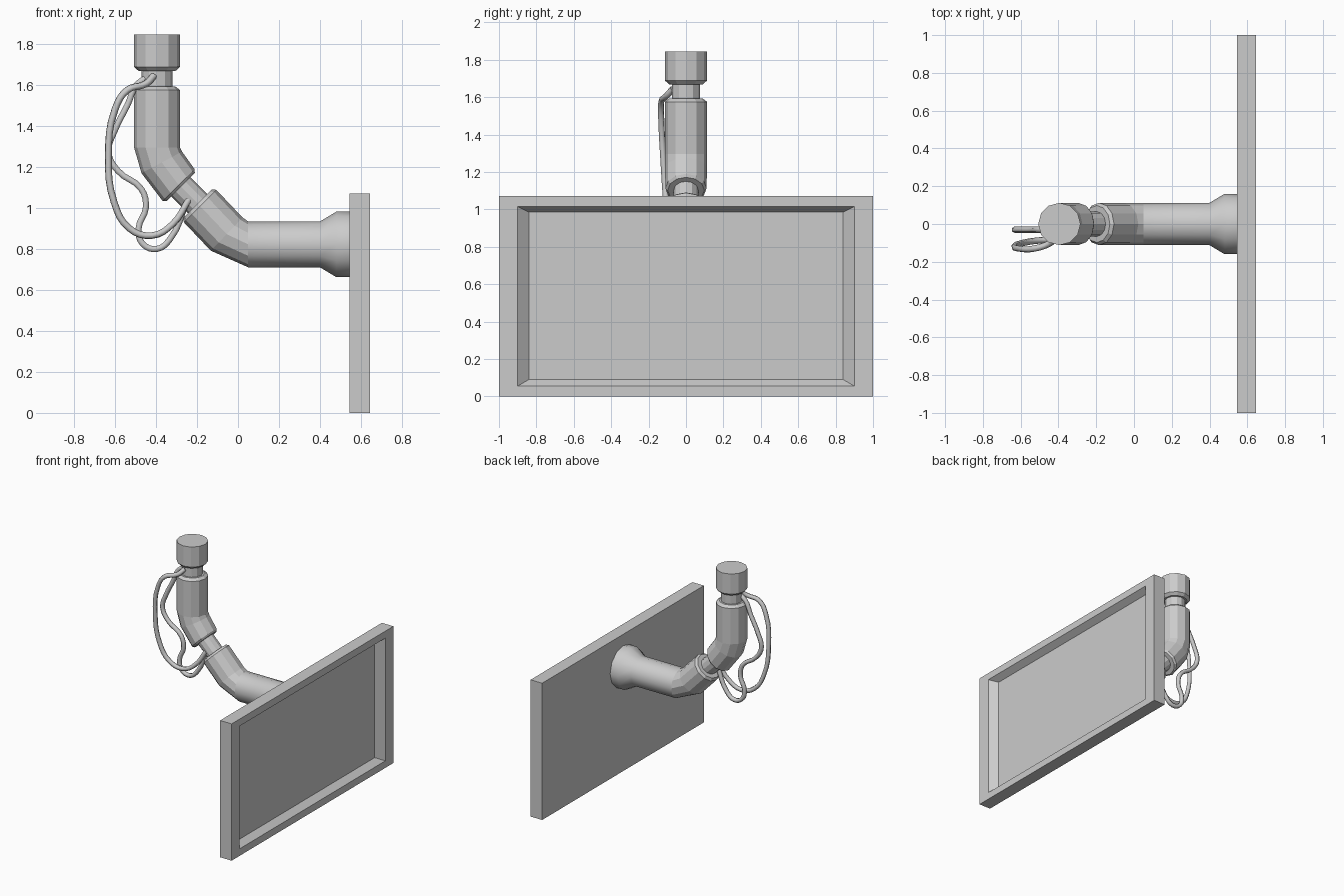
import bpy, bmesh, math
from mathutils import Vector

if "Cube" in bpy.data.objects:
    bpy.data.objects.remove(bpy.data.objects["Cube"])


def loft(name, rings, smooth_from_x=None):
    """Skin a series of equal-sized point rings and cap both ends."""
    bm = bmesh.new()
    loops = [[bm.verts.new(p) for p in ring] for ring in rings]
    n = len(loops[0])
    for a, b in zip(loops, loops[1:]):
        for i in range(n):
            j = (i + 1) % n
            bm.faces.new((a[i], a[j], b[j], b[i]))
    bm.faces.new(loops[0][::-1])
    bm.faces.new(loops[-1])
    bmesh.ops.recalc_face_normals(bm, faces=bm.faces)
    if smooth_from_x is not None:
        for f in bm.faces:
            f.smooth = len(f.verts) == 4 and f.calc_center_median().x > smooth_from_x
    me = bpy.data.meshes.new(name)
    bm.to_mesh(me)
    bm.free()
    ob = bpy.data.objects.new(name, me)
    bpy.context.collection.objects.link(ob)
    return ob


def ring(x, z, tilt, r, n=12):
    """Circle in the arm's plane; tilt = travel direction in degrees from +x to +z."""
    t = math.radians(tilt)
    side = Vector((-math.sin(t), 0, math.cos(t)))
    pts = []
    for i in range(n):
        a = 2 * math.pi * i / n
        pts.append(Vector((x, 0, z)) + r * (math.cos(a) * side + math.sin(a) * Vector((0, 1, 0))))
    return pts


def tube(name, stations, **kw):
    return loft(name, [ring(*s) for s in stations], **kw)


def rect(x, y, z0, z1):
    return [(x, -y, z0), (x, y, z0), (x, y, z1), (x, -y, z1)]


# Screen with a sloped recess on the display side
loft("screen", [rect(0.545, 1.0, 0.0, 1.07), rect(0.645, 1.0, 0.0, 1.07),
                rect(0.645, 0.90, 0.055, 1.015), rect(0.595, 0.84, 0.09, 0.985)])

# Lower arm with flared wall flange
tube("lower_arm", [
    (0.55, 0.822, 180, 0.16), (0.48, 0.822, 180, 0.16), (0.40, 0.822, 180, 0.112),
    (0.05, 0.822, 180, 0.112), (-0.055, 0.872, 156 - 20, 0.112),
    (-0.185, 1.009, 135, 0.112), (-0.197, 1.021, 135, 0.098)], smooth_from_x=0.06)

# Elbow joint between the two arm sections
tube("elbow_joint", [(-0.18, 1.004, 135, 0.066), (-0.31, 1.134, 135, 0.066)])

# Upper arm
tube("upper_arm", [
    (-0.280, 1.102, 135, 0.098), (-0.290, 1.112, 135, 0.110),
    (-0.372, 1.222, 118, 0.112), (-0.395, 1.295, 90, 0.112),
    (-0.395, 1.575, 90, 0.112), (-0.395, 1.592, 90, 0.09)])

# Neck and ceiling cap
tube("neck", [(-0.395, 1.58, 90, 0.076), (-0.395, 1.68, 90, 0.076)])
tube("cap", [(-0.395, 1.668, 90, 0.09), (-0.395, 1.688, 90, 0.112),
             (-0.395, 1.845, 90, 0.112)])


def cable(name, pts):
    cu = bpy.data.curves.new(name, "CURVE")
    cu.dimensions = "3D"
    cu.bevel_depth = 0.017
    cu.bevel_resolution = 1
    cu.resolution_u = 4
    cu.use_fill_caps = True
    sp = cu.splines.new("BEZIER")
    sp.bezier_points.add(len(pts) - 1)
    for bp, p in zip(sp.bezier_points, pts):
        bp.co = p
        bp.handle_left_type = bp.handle_right_type = "AUTO"
    ob = bpy.data.objects.new(name, cu)
    bpy.context.collection.objects.link(ob)


# Loose cables hanging from the neck to the elbow
cable("outer_cable", [
    (-0.41, -0.07, 1.645), (-0.45, -0.105, 1.605), (-0.54, -0.132, 1.575),
    (-0.60, -0.132, 1.48), (-0.632, -0.12, 1.25), (-0.605, -0.105, 1.03),
    (-0.53, -0.09, 0.90), (-0.42, -0.08, 0.865), (-0.32, -0.07, 0.92),
    (-0.24, -0.05, 1.04)])
cable("inner_cable", [
    (-0.42, -0.03, 1.645), (-0.49, -0.03, 1.605), (-0.54, -0.03, 1.50),
    (-0.60, -0.03, 1.38), (-0.632, -0.03, 1.27), (-0.585, -0.03, 1.18),
    (-0.47, -0.03, 1.09), (-0.45, -0.03, 1.00), (-0.485, -0.03, 0.90),
    (-0.465, -0.03, 0.825), (-0.395, -0.03, 0.80), (-0.33, -0.03, 0.85),
    (-0.25, -0.03, 1.03)])
